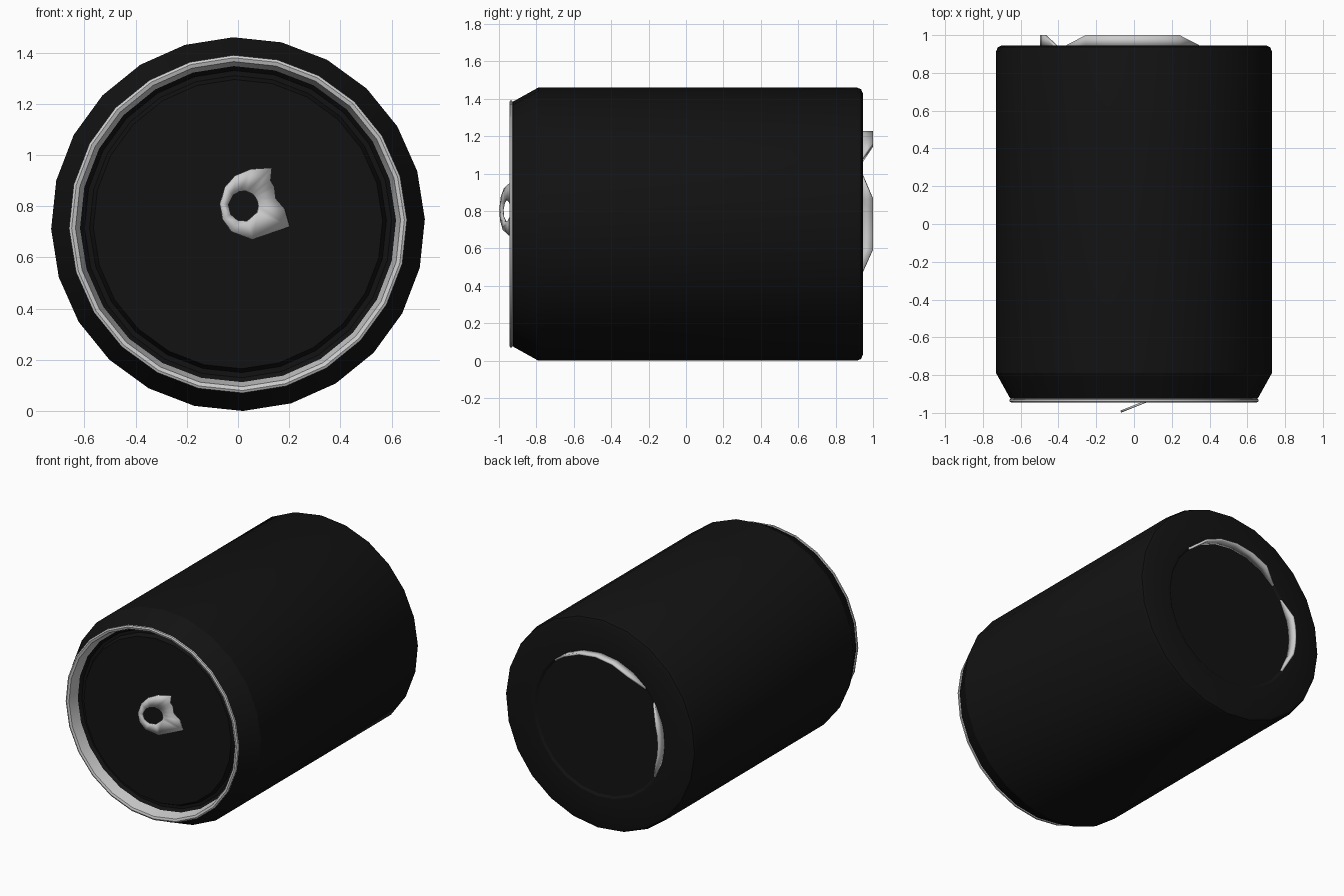
import bpy, bmesh, math
from mathutils import Vector

if "Cube" in bpy.data.objects:
    bpy.data.objects.remove(bpy.data.objects["Cube"])

R, SIDES = 0.73, 24
CZ = R                                   # height of the can axis
OFFSET = math.radians(91.5)

black = bpy.data.materials.new("black_paint")
black.diffuse_color = (0.006, 0.006, 0.006, 1)
black.use_nodes = True
black.node_tree.nodes["Principled BSDF"].inputs["Base Color"].default_value = black.diffuse_color


def finish(name, bm, mat=None, thickness=0):
    bmesh.ops.recalc_face_normals(bm, faces=bm.faces)
    me = bpy.data.meshes.new(name)
    bm.to_mesh(me)
    bm.free()
    ob = bpy.data.objects.new(name, me)
    bpy.context.collection.objects.link(ob)
    if mat:
        me.materials.append(mat)
    if thickness:
        mod = ob.modifiers.new("thickness", 'SOLIDIFY')
        mod.thickness = thickness
        mod.offset = 0
    bpy.ops.object.select_all(action='DESELECT')
    ob.select_set(True)
    bpy.context.view_layer.objects.active = ob
    bpy.ops.object.shade_smooth_by_angle(angle=math.radians(25))
    return ob


def polar(r, a, y):
    return Vector((r * math.cos(a), y, CZ + r * math.sin(a)))


def bridge(bm, a, b):
    n = len(a)
    for i in range(n):
        j = (i + 1) % n
        bm.faces.new((a[i], a[j], b[j], b[i]))


def lathe(name, profile, mat=None, cap=False, loop=False):
    """Spin (radius, y) points round the can axis."""
    bm = bmesh.new()
    rings = [[bm.verts.new(polar(r, OFFSET + math.tau * i / SIDES, y))
              for i in range(SIDES)] for r, y in profile]
    for a, b in zip(rings, rings[1:]):
        bridge(bm, a, b)
    if loop:
        bridge(bm, rings[-1], rings[0])
    if cap:
        bm.faces.new(rings[-1])
    return finish(name, bm, mat)


# Painted wall with front shoulder, rounded back edge and shallow base
lathe("can_body", [(0.655, -0.925), (0.73, -0.79), (0.73, 0.915), (0.721, 0.936),
                   (0.70, 0.945), (0.50, 0.945), (0.485, 0.935)], black, cap=True)

# Bare metal rim
lathe("rim", [(0.65, -0.925), (0.66, -0.93), (0.66, -0.94), (0.65, -0.945),
              (0.635, -0.94), (0.615, -0.86), (0.63, -0.86)], loop=True)

# Recessed lid
lathe("lid", [(0.618, -0.87), (0.60, -0.85), (0.58, -0.85), (0.565, -0.88)],
      black, cap=True)

# Pull tab: tilted plate with a finger hole
outline = [(0.13, 0.95), (0.05, 0.945), (-0.01, 0.92), (-0.05, 0.875), (-0.07, 0.81),
           (-0.06, 0.75), (-0.025, 0.70), (0.055, 0.67), (0.20, 0.72), (0.18, 0.79),
           (0.145, 0.83), (0.14, 0.875), (0.125, 0.90)]
hx, hz, hr = 0.02, 0.80, 0.06
bm = bmesh.new()
outer, inner = [], []
for x, z in outline:
    a = math.atan2(z - hz, x - hx)
    ix, iz = hx + hr * math.cos(a), hz + hr * math.sin(a)
    outer.append(bm.verts.new((x, -0.965 + 0.4 * x, z)))
    inner.append(bm.verts.new((ix, -0.965 + 0.4 * ix, iz)))
bridge(bm, outer, inner)
finish("pull_tab", bm, thickness=0.012)


# Metal foot ring: two tapering arcs that show through the base
def foot_arc(name, start, rise, fall, end, steps=4):
    mids = [rise + (fall - rise) * i / steps for i in range(steps + 1)]
    bm = bmesh.new()
    strip = []
    for deg, y in [(start, 0.947)] + [(m, 1.0) for m in mids] + [(end, 0.947)]:
        a = math.radians(deg)
        strip.append((bm.verts.new(polar(0.49, a, 0.938)), bm.verts.new(polar(0.49, a, y))))
    for (a, b), (c, d) in zip(strip, strip[1:]):
        bm.faces.new((a, c, d, b))
    finish(name, bm, thickness=0.015)


foot_arc("foot_arc_top", 46, 61, 121, 136)
foot_arc("foot_arc_side", 148, 164, 196, 211)
